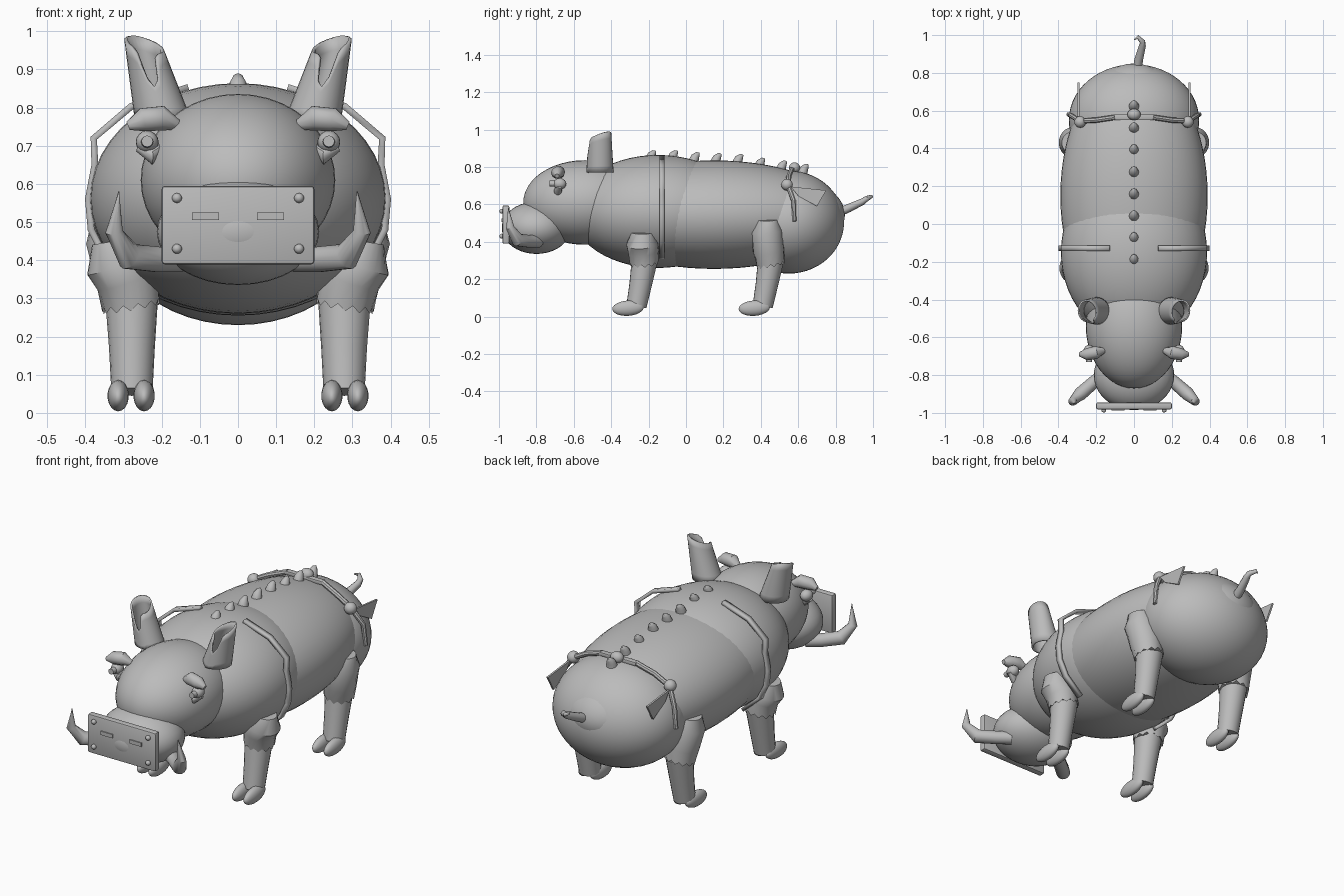
import bpy, bmesh, math
from mathutils import Vector, Matrix

if "Cube" in bpy.data.objects:
    bpy.data.objects.remove(bpy.data.objects["Cube"])

grey = bpy.data.materials.new("plain grey")
grey.diffuse_color = (0.5, 0.5, 0.5, 1)
grey.use_nodes = True
grey.node_tree.nodes["Principled BSDF"].inputs["Base Color"].default_value = grey.diffuse_color


def finish(name, bm, angle=40):
    bmesh.ops.recalc_face_normals(bm, faces=bm.faces)
    me = bpy.data.meshes.new(name)
    bm.to_mesh(me)
    bm.free()
    ob = bpy.data.objects.new(name, me)
    bpy.context.collection.objects.link(ob)
    me.materials.append(grey)
    bpy.ops.object.select_all(action='DESELECT')
    ob.select_set(True)
    bpy.context.view_layer.objects.active = ob
    bpy.ops.object.shade_smooth_by_angle(angle=math.radians(angle))
    return ob


def ball(name, c, r, pitch=0, seg=32, rings=20):
    bm = bmesh.new()
    m = Matrix.Translation(c) @ Matrix.Rotation(pitch, 4, 'X') @ Matrix.Diagonal((*r, 1)) @ Matrix.Rotation(math.pi / 2, 4, 'X')
    bmesh.ops.create_uvsphere(bm, u_segments=seg, v_segments=rings, radius=1, matrix=m)
    return finish(name, bm)


def box(name, c, size, bevel=0):
    bm = bmesh.new()
    bmesh.ops.create_cube(bm, size=1, matrix=Matrix.Translation(c) @ Matrix.Diagonal((*size, 1)))
    if bevel:
        bmesh.ops.bevel(bm, geom=bm.edges[:], offset=bevel, segments=2, affect='EDGES', profile=0.5)
    return finish(name, bm)


def tube(name, pts, radii, seg=14, angle=40):
    """Capped tube along pts with a radius at each point."""
    bm = bmesh.new()
    pts = [Vector(p) for p in pts]
    rings = []
    for i, (p, r) in enumerate(zip(pts, radii)):
        t = (pts[min(i + 1, len(pts) - 1)] - pts[max(i - 1, 0)]).normalized()
        q = t.to_track_quat('Z', 'Y')
        rings.append([bm.verts.new(p + q @ Vector((r * math.cos(a), r * math.sin(a), 0)))
                      for a in (k * math.tau / seg for k in range(seg))])
    for a, b in zip(rings, rings[1:]):
        for k in range(seg):
            bm.faces.new((a[k], a[(k + 1) % seg], b[(k + 1) % seg], b[k]))
    bm.faces.new(rings[0])
    bm.faces.new(rings[-1])
    return finish(name, bm, angle)


def band(name, path, y0, y1, thick):
    """Flat strap following (x, z) points, from y0 to y1, thickened outward."""
    bm = bmesh.new()
    rows = [(bm.verts.new((x, y0, z)), bm.verts.new((x, y1, z))) for x, z in path]
    for a, b in zip(rows, rows[1:]):
        bm.faces.new((a[0], a[1], b[1], b[0]))
    ob = finish(name, bm, 20)
    mod = ob.modifiers.new("thickness", 'SOLIDIFY')
    mod.thickness, mod.offset = thick, 0
    return ob


def plate(name, x, outline, thick):
    """Upright plate from (y, z) points."""
    bm = bmesh.new()
    f = bm.faces.new([bm.verts.new((x - thick / 2, y, z)) for y, z in outline])
    g = bmesh.ops.extrude_face_region(bm, geom=[f])
    bmesh.ops.translate(bm, vec=(thick, 0, 0), verts=[v for v in g['geom'] if isinstance(v, bmesh.types.BMVert)])
    return finish(name, bm)


def ear(name, s):
    """Tapered open ear with a notch in the front of its rim."""
    bm = bmesh.new()
    n, rows, rings = 24, 6, []
    for j in range(rows + 1):
        ring = []
        for k in range(n):
            a = k * math.tau / n
            front = max(0, -math.sin(a))
            top = 0.965 + 0.02 * math.sin(a) + 0.012 * s * math.cos(a) - 0.09 * max(0, front - 0.85) / 0.15
            z = 0.77 + (top - 0.77) * j / rows
            h = (z - 0.77) / 0.2
            ring.append(bm.verts.new((s * (0.197 + 0.052 * h) + (0.074 - 0.026 * h) * math.cos(a),
                                      -0.46 + (0.073 - 0.012 * h) * math.sin(a), z)))
        rings.append(ring)
    for a, b in zip(rings, rings[1:]):
        for k in range(n):
            bm.faces.new((a[k], a[(k + 1) % n], b[(k + 1) % n], b[k]))
    ob = finish(name, bm)
    mod = ob.modifiers.new("thickness", 'SOLIDIFY')
    mod.thickness = 0.009


# body masses
ball("rump", (0, 0.55, 0.505), (0.345, 0.295, 0.275), seg=48, rings=28)
ball("belly", (0, 0.15, 0.545), (0.39, 0.70, 0.29), seg=48, rings=32)
ball("shoulders", (0, -0.15, 0.562), (0.387, 0.46, 0.302), seg=48, rings=28)
ball("head", (0, -0.54, 0.61), (0.255, 0.33, 0.226), seg=40, rings=24)
ball("snout", (0, -0.80, 0.475), (0.213, 0.185, 0.14), seg=32, rings=20)

# nose plate with bolts and nostril slots
box("nose_plate", (0, -0.963, 0.492), (0.40, 0.036, 0.205), 0.008)

# back spikes
tops = (0.885, 0.885, 0.875, 0.87, 0.865, 0.845, 0.83, 0.812)
for i, z in enumerate(tops):
    y = -0.195 + i * 0.1165
    tube("back_spike", [(0, y, z - 0.08), (0, y + 0.002, z - 0.045), (0, y + 0.012, z - 0.02),
                        (0, y + 0.026, z - 0.005), (0, y + 0.034, z)],
         (0.028, 0.028, 0.022, 0.013, 0.003), 12)

# tail
tube("tail", [(0.015, 0.80, 0.55), (0.025, 0.87, 0.58), (0.045, 0.945, 0.615), (0.045, 0.965, 0.63),
              (0.02, 0.99, 0.642), (0.0, 0.975, 0.645)], (0.024, 0.023, 0.018, 0.015, 0.01, 0.003), 10)

# hip harness centre
box("harness_buckle", (0, 0.565, 0.785), (0.22, 0.03, 0.02), 0.004)
ball("harness_knob", (0, 0.58, 0.795), (0.035, 0.03, 0.03), seg=16, rings=10)

for s in (-1, 1):
    ear("ear", s)
    for z in (0.43, 0.563):
        ball("nose_bolt", (s * 0.16, -0.985, z), (0.013, 0.013, 0.013), seg=14, rings=8)
    box("nostril", (s * 0.085, -0.982, 0.515), (0.07, 0.009, 0.02))

    # tusk
    tube("tusk", [(s * 0.15, -0.79, 0.402), (s * 0.21, -0.835, 0.402), (s * 0.285, -0.90, 0.41),
                  (s * 0.325, -0.94, 0.475), (s * 0.312, -0.95, 0.58)],
         (0.034, 0.034, 0.036, 0.023, 0.002), 14)

    # eye with brow and lower lid
    ball("eye", (s * 0.238, -0.675, 0.71), (0.03, 0.035, 0.03), seg=16, rings=10)
    tube("pupil", [(s * 0.238, -0.69, 0.71), (s * 0.238, -0.73, 0.712)], (0.017, 0.015), 12)
    tube("brow", [(s * 0.16, -0.67, 0.755), (s * 0.20, -0.68, 0.772), (s * 0.25, -0.69, 0.768),
                  (s * 0.288, -0.69, 0.752)], (0.015, 0.034, 0.032, 0.012), 10)
    tube("lower_lid", [(s * 0.20, -0.67, 0.695), (s * 0.225, -0.685, 0.672), (s * 0.26, -0.675, 0.695)],
         (0.012, 0.022, 0.012), 10)

    # chest strap
    band("chest_strap", [(s * 0.13, 0.853), (s * 0.28, 0.803), (s * 0.378, 0.72), (s * 0.375, 0.65),
                         (s * 0.392, 0.56), (s * 0.385, 0.48), (s * 0.345, 0.40), (s * 0.25, 0.315)],
         -0.143, -0.115, 0.018)

    # hip harness sides
    tube("harness_strap", [(s * 0.10, 0.565, 0.787), (s * 0.20, 0.55, 0.75), (s * 0.285, 0.545, 0.705),
                           (s * 0.335, 0.575, 0.62), (s * 0.348, 0.58, 0.51)],
         (0.014, 0.014, 0.014, 0.013, 0.011), 8)
    ball("harness_ball", (s * 0.285, 0.54, 0.705), (0.031, 0.031, 0.031), seg=18, rings=12)
    plate("harness_flap", s * 0.293, [(0.56, 0.695), (0.75, 0.675), (0.70, 0.59), (0.60, 0.645)], 0.01)

    # legs: thigh with jagged hem, shin, two toes
    for name, y, ytop, ztop in (("front", -0.265, -0.235, 0.45), ("rear", 0.41, 0.43, 0.52)):
        yk = y + 0.045
        tube(name + "_shin", [(s * 0.278, y, 0.055), (s * 0.278, y + 0.022, 0.17), (s * 0.279, yk, 0.31)],
             (0.054, 0.06, 0.07), 20)
        thigh = tube(name + "_thigh", [(s * 0.28, yk - 0.002, 0.29), (s * 0.29, (yk + ytop) / 2, 0.35),
                                       (s * 0.315, ytop, ztop - 0.06), (s * 0.325, ytop, ztop)],
                     (0.076, 0.083, 0.085, 0.058), 24)
        for k in range(0, 24, 2):
            thigh.data.vertices[k].co.z -= 0.016
        for x in (0.246, 0.314):
            ball(name + "_toe", (s * x, y - 0.045, 0.045), (0.028, 0.084, 0.041), 0.07, 18, 12)
